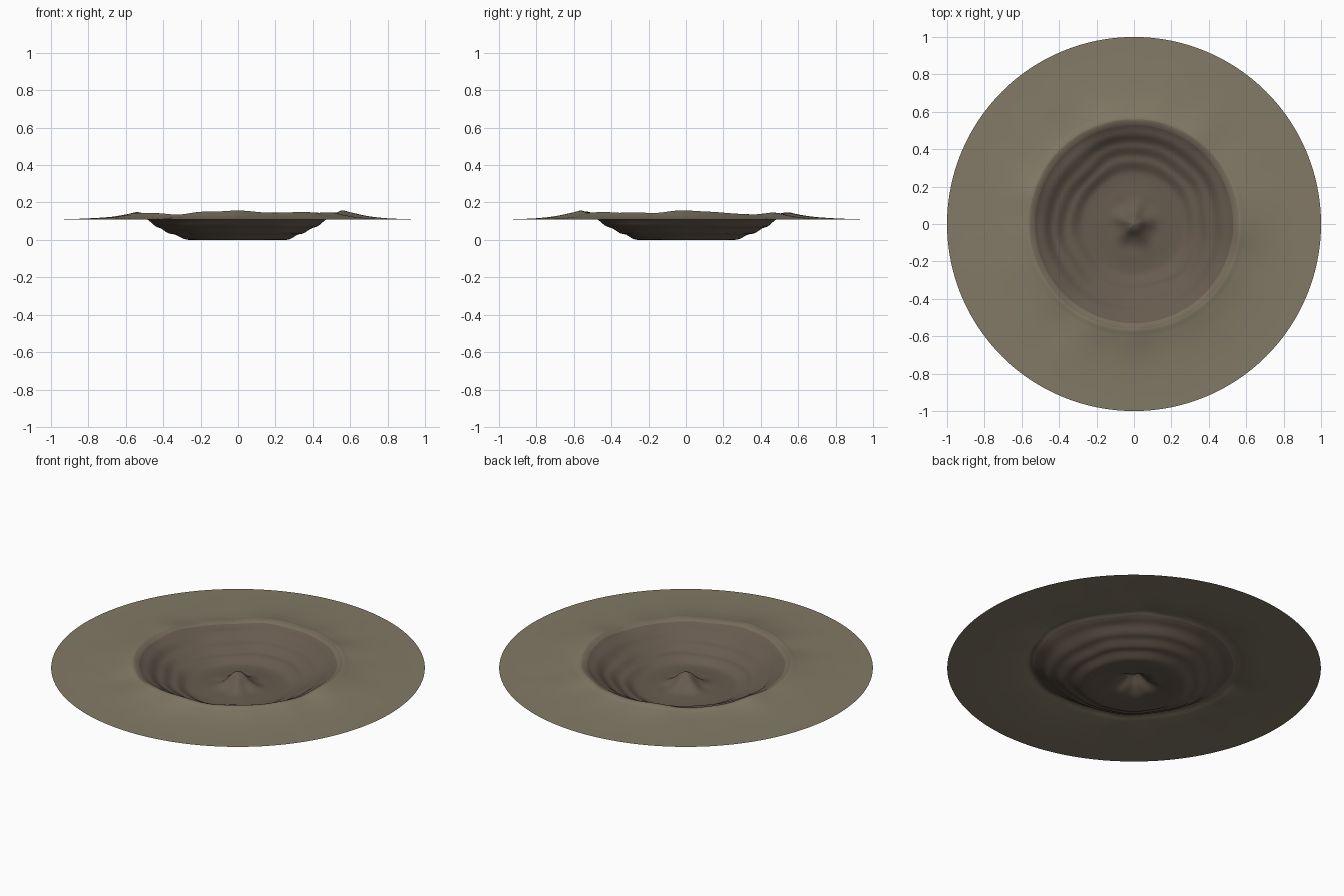
import bpy, bmesh
from math import cos, sin, pi, exp, radians

if "Cube" in bpy.data.objects:
    bpy.data.objects.remove(bpy.data.objects["Cube"])

# Radial profile: central peak, floor, three terraces, rim, outer apron
PROFILE = [(0, .095), (.03, .08), (.07, .042), (.12, .016), (.18, .009), (.24, .006),
           (.28, .010), (.325, .034), (.36, .042), (.40, .067), (.435, .080),
           (.475, .112), (.51, .128), (.555, .150), (.60, .142), (.68, .130),
           (.78, .122), (.90, .117), (1.0, .115)]
SEGS, RINGS = 128, 100


def height(r):
    n = len(PROFILE)
    r = max(0.0, min(1.0, r))
    i = next(k for k in range(n - 1) if r <= PROFILE[k + 1][0])

    def slope(k):
        a, b = PROFILE[max(k - 1, 0)], PROFILE[min(k + 1, n - 1)]
        return (b[1] - a[1]) / (b[0] - a[0])
    (r0, z0), (r1, z1) = PROFILE[i], PROFILE[i + 1]
    h = r1 - r0
    t = (r - r0) / h
    return ((2*t**3 - 3*t*t + 1) * z0 + (t**3 - 2*t*t + t) * h * slope(i)
            + (3*t*t - 2*t**3) * z1 + (t**3 - t*t) * h * slope(i + 1))


def surface(r, a):
    # terraces wander in radius, rim undulates in height, apron carries faint rays
    wall = exp(-((r - .38) / .09) ** 2)
    shift = wall * (.010 * sin(3*a + .6) + .007 * sin(5*a + 2) + .004 * sin(9*a))
    z = height(r + shift)
    crest = exp(-((r - .555) / (.07 if r < .555 else .15)) ** 2)
    rim = .005 * cos(4*a) + .005 * cos(a + radians(50)) + .004 * sin(7*a + 1) + .002 * sin(13*a + 2)
    rays = .0012 * sin(17*a + 6*r) * (1 - r) * 2 if r > .555 else 0
    z += crest * rim + rays
    z += .005 * exp(-((r - .09) / .05) ** 2) * sin(5*a + .5)
    return z


def material(name, rgb):
    m = bpy.data.materials.new(name)
    m.diffuse_color = (*rgb, 1)
    m.use_nodes = True
    m.node_tree.nodes["Principled BSDF"].inputs["Base Color"].default_value = m.diffuse_color
    return m


# Crater sheet as a polar grid
bm = bmesh.new()
centre = bm.verts.new((0, 0, surface(0, 0)))
rings = []
for i in range(1, RINGS + 1):
    r = i / RINGS
    rings.append([bm.verts.new((r * cos(a), r * sin(a), surface(r, a)))
                  for a in (2 * pi * k / SEGS for k in range(SEGS))])
for k in range(SEGS):
    bm.faces.new((centre, rings[0][k], rings[0][(k + 1) % SEGS]))
for i in range(RINGS - 1):
    r = (i + 1.5) / RINGS
    for k in range(SEGS):
        j = (k + 1) % SEGS
        f = bm.faces.new((rings[i][k], rings[i + 1][k], rings[i + 1][j], rings[i][j]))
        f.material_index = 0 if r < .535 else 1 if r < .56 else 2
low = min(v.co.z for v in bm.verts)
for v in bm.verts:
    v.co.z -= low
for f in bm.faces:
    f.smooth = True
mesh = bpy.data.meshes.new("crater_ground")
bm.to_mesh(mesh)
bm.free()
for m in (material("bowl_brown", (.135, .105, .077)),
          material("rim_blend", (.18, .15, .105)),
          material("apron_tan", (.225, .195, .135))):
    mesh.materials.append(m)
crater = bpy.data.objects.new("crater_ground", mesh)
bpy.context.collection.objects.link(crater)
